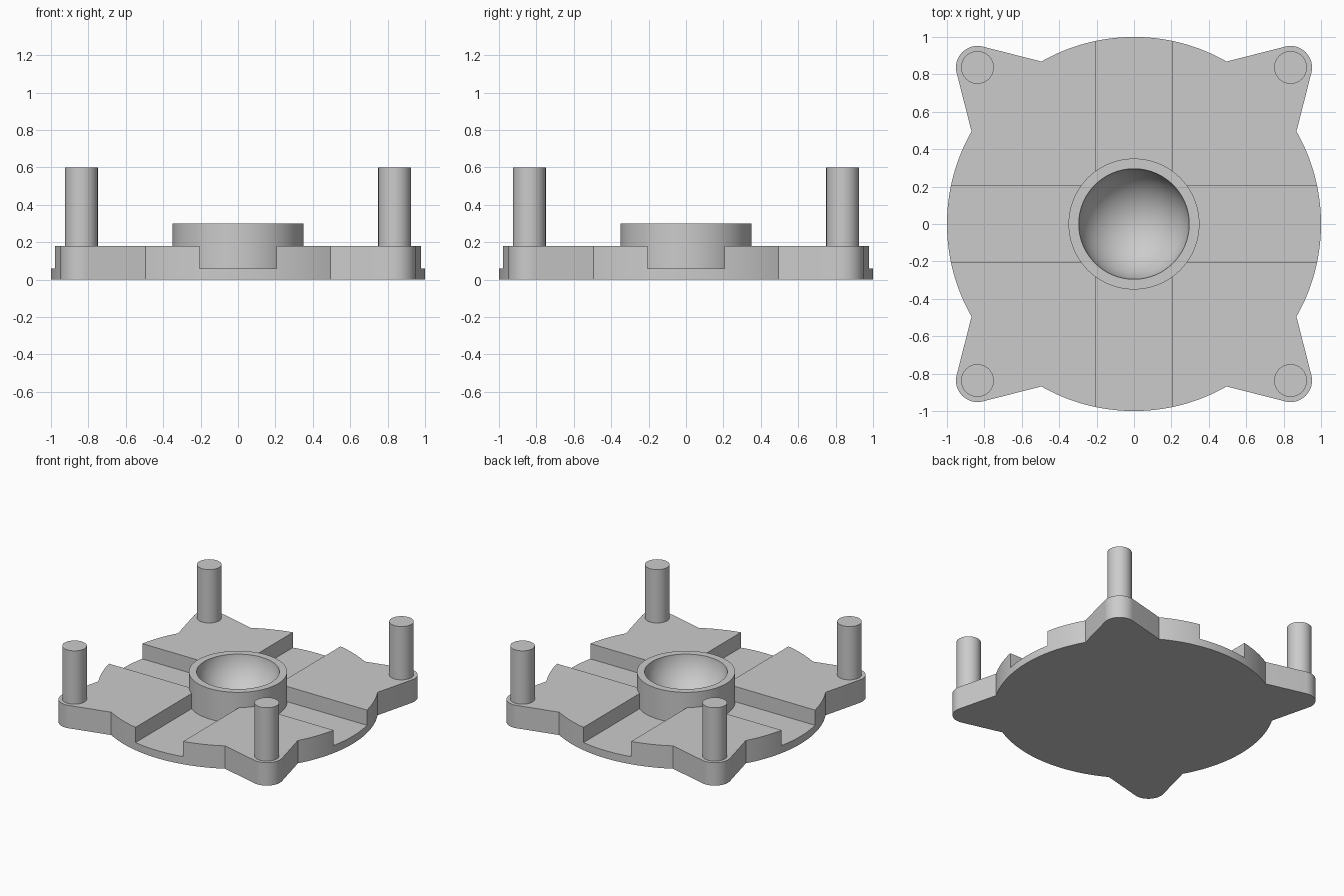
import bpy, bmesh
from math import radians, sin, cos
from mathutils import Vector

if "Cube" in bpy.data.objects:
    bpy.data.objects.remove(bpy.data.objects["Cube"])

PLATE_TOP, CHANNEL_FLOOR, HUB_TOP, POST_TOP = 0.18, 0.06, 0.30, 0.60
CORNER, EAR_RADIUS, POST_RADIUS = 0.837, 0.115, 0.0875

grey = bpy.data.materials.new("plain grey")
grey.use_nodes = True
colour = (0.6, 0.6, 0.6, 1)
grey.diffuse_color = colour
grey.node_tree.nodes["Principled BSDF"].inputs["Base Color"].default_value = colour


def arc(centre, radius, start, end, steps):
    angles = [radians(start + (end - start) * i / steps) for i in range(steps + 1)]
    return [Vector((centre[0] + radius * cos(a), centre[1] + radius * sin(a))) for a in angles]


def prism(name, outline, bottom, top):
    """Extrude a flat outline between two heights."""
    bm = bmesh.new()
    face = bm.faces.new([bm.verts.new((p.x, p.y, bottom)) for p in outline])
    result = bmesh.ops.extrude_face_region(bm, geom=[face])
    for v in result["geom"]:
        if isinstance(v, bmesh.types.BMVert):
            v.co.z = top
    bmesh.ops.recalc_face_normals(bm, faces=bm.faces)
    mesh = bpy.data.meshes.new(name)
    bm.to_mesh(mesh)
    bm.free()
    mesh.materials.append(grey)
    obj = bpy.data.objects.new(name, mesh)
    bpy.context.collection.objects.link(obj)
    return obj


def disc(radius, steps, x=0, y=0):
    return arc((x, y), radius, 0, 360, steps)[:-1]


def box(half_x, half_y):
    return [Vector(p) for p in ((-half_x, -half_y), (half_x, -half_y),
                                (half_x, half_y), (-half_x, half_y))]


def activate(obj):
    bpy.ops.object.select_all(action='DESELECT')
    obj.select_set(True)
    bpy.context.view_layer.objects.active = obj


def combine(target, tool, operation):
    """Apply a boolean, then discard the tool."""
    activate(target)
    mod = target.modifiers.new(operation, 'BOOLEAN')
    mod.operation, mod.object, mod.solver = operation, tool, 'EXACT'
    bpy.ops.object.modifier_apply(modifier=mod.name)
    bpy.data.objects.remove(tool)


def smooth(obj):
    activate(obj)
    bpy.ops.object.shade_smooth_by_angle(angle=radians(25))


# Base plate: a disc with four tapering rounded ears
quarter = arc((0, 0), 1, -29.7, 29.7, 32) + arc((CORNER, CORNER), EAR_RADIUS, -14.4, 104.4, 20)
outline = []
for turn in range(4):
    for p in quarter:
        for _ in range(turn):
            p = Vector((-p.y, p.x))
        outline.append(p)
base = prism("base_plate", outline, 0, PLATE_TOP)

# Crossing channels
for half_x, half_y in ((0.207, 1.2), (1.2, 0.207)):
    combine(base, prism("channel_cutter", box(half_x, half_y), CHANNEL_FLOOR, 0.5), 'DIFFERENCE')

# Central hub with a round socket
combine(base, prism("hub", disc(0.35, 96), 0.02, HUB_TOP), 'UNION')
bpy.ops.mesh.primitive_uv_sphere_add(segments=96, ring_count=48, radius=0.297, location=(0, 0, 0.33))
socket = bpy.context.object
socket.data.materials.append(grey)
combine(base, socket, 'DIFFERENCE')
smooth(base)

# Corner posts
for side, sx in (("left", 1), ("right", -1)):
    for end, sy in (("front", -1), ("back", 1)):
        smooth(prism(f"{end}_{side}_post", disc(POST_RADIUS, 48, sx * CORNER, sy * CORNER),
                     PLATE_TOP, POST_TOP))
